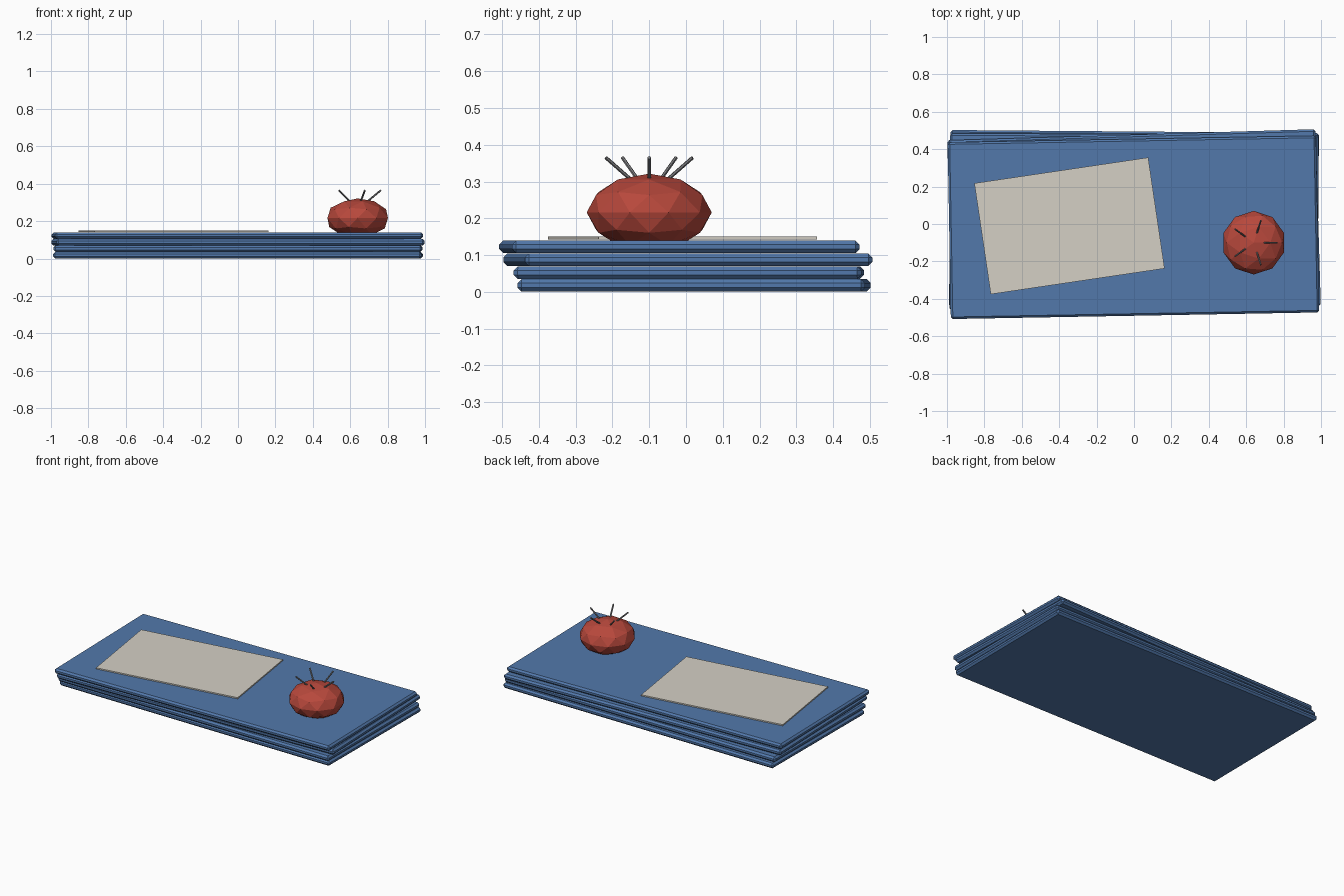
import bpy, math
from mathutils import Vector

if "Cube" in bpy.data.objects:
    bpy.data.objects.remove(bpy.data.objects["Cube"])


def material(name, rgb):
    m = bpy.data.materials.new(name)
    m.diffuse_color = (*rgb, 1)
    m.use_nodes = True
    m.node_tree.nodes["Principled BSDF"].inputs["Base Color"].default_value = m.diffuse_color
    return m


BLUE = material("blue_cloth", (0.085, 0.19, 0.41))
RED = material("red_felt", (0.48, 0.065, 0.045))
PAPER = material("paper", (0.66, 0.63, 0.56))
STEEL = material("steel", (0.2, 0.2, 0.21))


def finish(name, mat):
    ob = bpy.context.object
    ob.name = name
    ob.data.materials.append(mat)
    return ob


def slab(name, loc, size, angle, mat, bevel=0):
    bpy.ops.mesh.primitive_cube_add(size=1, location=loc, rotation=(0, 0, angle))
    ob = finish(name, mat)
    ob.scale = size
    bpy.ops.object.transform_apply(location=False, rotation=False, scale=True)
    if bevel:
        mod = ob.modifiers.new("soft_edge", "BEVEL")
        mod.width = bevel
        mod.segments = 1
    return ob


# stack of folded cloths, each slightly turned
layers = [(0.0, 0.022, -0.008), (0.0, 0.008, -0.004),
          (0.0, 0.005, 0.030), (-0.003, -0.018, 0.018)]
for i, (x, y, a) in enumerate(layers):
    slab(f"folded_cloth_{i + 1}", (x, y, 0.0175 + 0.035 * i),
         (1.97, 0.945, 0.034), a, BLUE, 0.011)

# paper pattern sheet
slab("paper_sheet", (-0.345, -0.01, 0.147), (0.94, 0.6, 0.008), 0.147, PAPER)

# pincushion: squashed low-poly ball sunk slightly into the cloth
C = Vector((0.64, -0.10, 0.216))
bpy.ops.mesh.primitive_ico_sphere_add(subdivisions=2, radius=0.17, location=C)
finish("pincushion", RED).scale = (1, 1, 0.62)

# ring of five pins leaning outward
for i in range(5):
    a = math.tau * i / 5
    out = Vector((math.cos(a), math.sin(a), 0))
    base = C + out * 0.04 + Vector((0, 0, 0.079))
    tip = C + out * 0.124 + Vector((0, 0, 0.149))
    d = tip - base
    bpy.ops.mesh.primitive_cylinder_add(
        vertices=6, radius=0.005, depth=d.length, location=(base + tip) / 2,
        rotation=d.to_track_quat("Z", "Y").to_euler())
    finish(f"pin_{i + 1}", STEEL)
